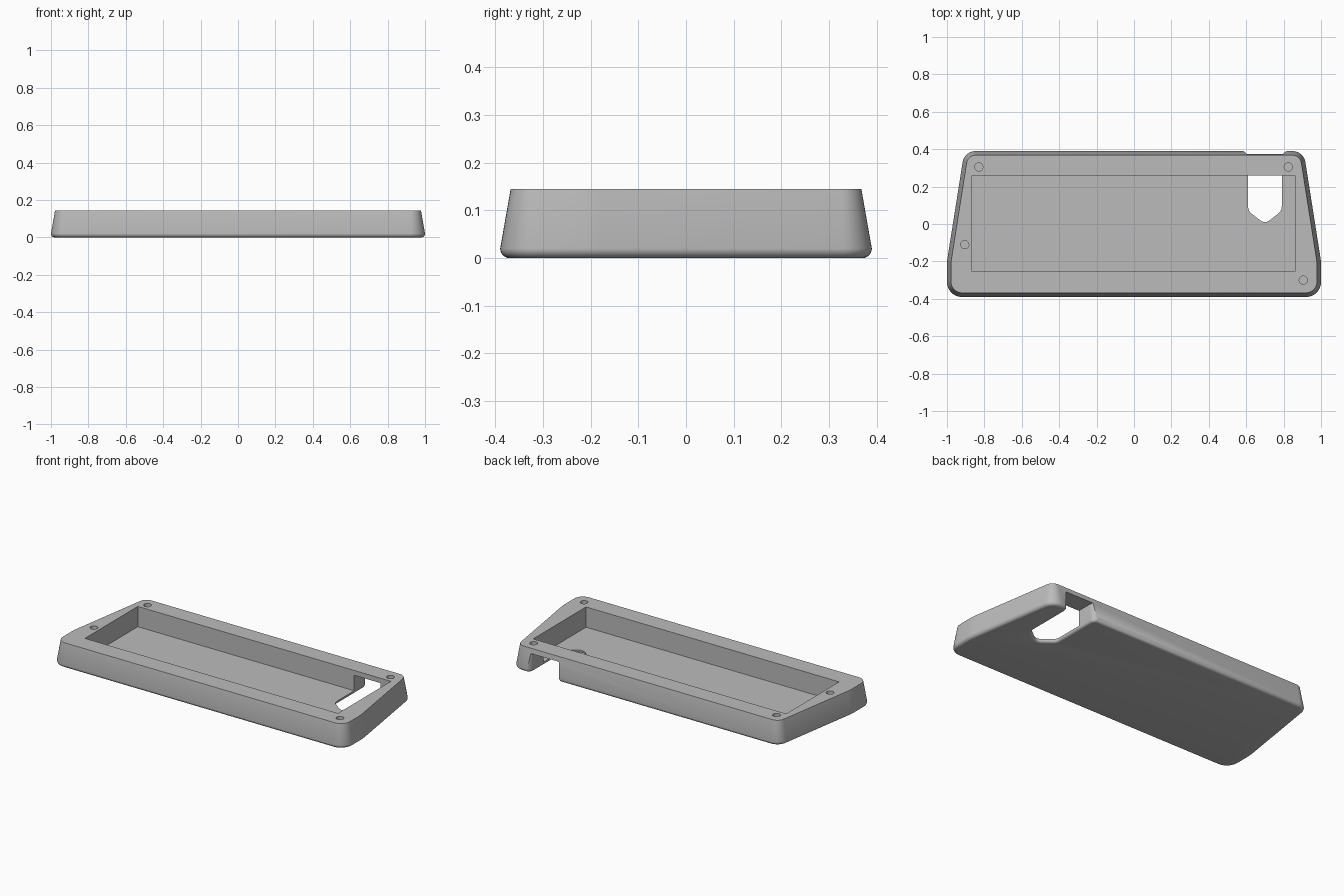
import bpy, bmesh
from math import pi, cos, sin
from mathutils import Vector

if "Cube" in bpy.data.objects:
    bpy.data.objects.remove(bpy.data.objects["Cube"], do_unlink=True)

HEIGHT, FLOOR, BRIDGE = 0.145, 0.02, 0.115

grey = bpy.data.materials.new("plain grey")
grey.use_nodes = True
COLOUR = (0.5, 0.5, 0.5, 1)
grey.diffuse_color = COLOUR
grey.node_tree.nodes["Principled BSDF"].inputs["Base Color"].default_value = COLOUR


def rounded(corners, steps=10):
    """Round each (x, y, radius) corner of a counter-clockwise outline."""
    pts = []
    for i, (x, y, r) in enumerate(corners):
        p = Vector((x, y))
        a = (Vector(corners[i - 1][:2]) - p).normalized()
        b = (Vector(corners[(i + 1) % len(corners)][:2]) - p).normalized()
        if r == 0:
            pts.append(p)
            continue
        half = a.angle(b) / 2
        centre = p + (a + b).normalized() * r / sin(half)
        t = r * cos(half) / sin(half)
        start, end = p + a * t - centre, p + b * t - centre
        turn = start.angle(end)
        for k in range(steps + 1):
            f = k / steps
            pts.append(centre + (start * sin((1 - f) * turn) + end * sin(f * turn)) / sin(turn))
    return pts


def inset(pts, d):
    """Move an outline inward by d, mitring its corners."""
    out = []
    for i, p in enumerate(pts):
        e1 = (p - pts[i - 1]).normalized()
        e2 = (pts[(i + 1) % len(pts)] - p).normalized()
        n1, n2 = Vector((-e1.y, e1.x)), Vector((-e2.y, e2.x))
        out.append(p + (n1 + n2) * d / (1 + n1.dot(n2)))
    return out


def loft(name, outline, levels):
    """Stack the outline at (inset, z) levels into a closed solid."""
    bm = bmesh.new()
    rings = [[bm.verts.new((*p, z)) for p in inset(outline, d)] for d, z in levels]
    bm.faces.new(rings[0][::-1])
    bm.faces.new(rings[-1])
    n = len(outline)
    for low, high in zip(rings, rings[1:]):
        for i in range(n):
            j = (i + 1) % n
            bm.faces.new((low[i], low[j], high[j], high[i]))
    bmesh.ops.recalc_face_normals(bm, faces=bm.faces)
    mesh = bpy.data.meshes.new(name)
    bm.to_mesh(mesh)
    bm.free()
    obj = bpy.data.objects.new(name, mesh)
    bpy.context.collection.objects.link(obj)
    mesh.materials.append(grey)
    return obj


def cut(body, cutter):
    mod = body.modifiers.new("cut", "BOOLEAN")
    mod.operation, mod.solver, mod.object = "DIFFERENCE", "EXACT", cutter
    bpy.context.view_layer.objects.active = body
    bpy.ops.object.modifier_apply(modifier=mod.name)
    bpy.data.objects.remove(cutter, do_unlink=True)


# Case body: tapered tray with a rounded lower edge
half = [(1, -0.39, 0.08), (1, -0.2, 0.3), (0.907, 0.39, 0.07)]
outline = rounded(half + [(-x, y, r) for x, y, r in reversed(half)])
R = 0.02
levels = [(R - R * sin(k * pi / 12), R - R * cos(k * pi / 12)) for k in range(7)]
case = loft("case_tray", outline, levels + [(0.022, HEIGHT)])

# Rectangular cavity
cavity = [(-0.865, -0.255, 0), (0.86, -0.255, 0), (0.86, 0.26, 0), (-0.865, 0.26, 0)]
cut(case, loft("cavity_cutter", rounded(cavity), [(0, FLOOR), (0, 0.2)]))

# Slot through the floor and back wall, flared outside, under a thin bridge
MID, W, FLARE = 0.7, 0.09, 0.04
slot_half = [(MID + W, 0.07, 0.05), (MID + W, 0.392, FLARE),
             (MID + W + 0.06, 0.392, 0), (MID + W + 0.06, 0.45, 0)]
slot = ([(MID, 0.0, 0.04)] + slot_half
        + [(2 * MID - x, y, r) for x, y, r in reversed(slot_half)])
S = 0.015
flare = [(-S, -0.01)] + [(-S + S * sin(k * pi / 8), S - S * cos(k * pi / 8)) for k in range(5)]
cut(case, loft("slot_cutter", rounded(slot, 6), flare + [(0, BRIDGE)]))

# Screw holes in the rim
for x, y in [(-0.83, 0.305), (0.825, 0.305), (-0.905, -0.11), (0.905, -0.3)]:
    ring = [Vector((x + 0.022 * cos(k * pi / 12), y + 0.022 * sin(k * pi / 12))) for k in range(24)]
    cut(case, loft("hole_cutter", ring, [(0, 0.04), (0, 0.2)]))

# Smooth the rounded walls, keep the cut edges crisp
bpy.ops.object.select_all(action="DESELECT")
case.select_set(True)
bpy.context.view_layer.objects.active = case
bpy.ops.object.shade_smooth_by_angle(angle=pi / 6)
